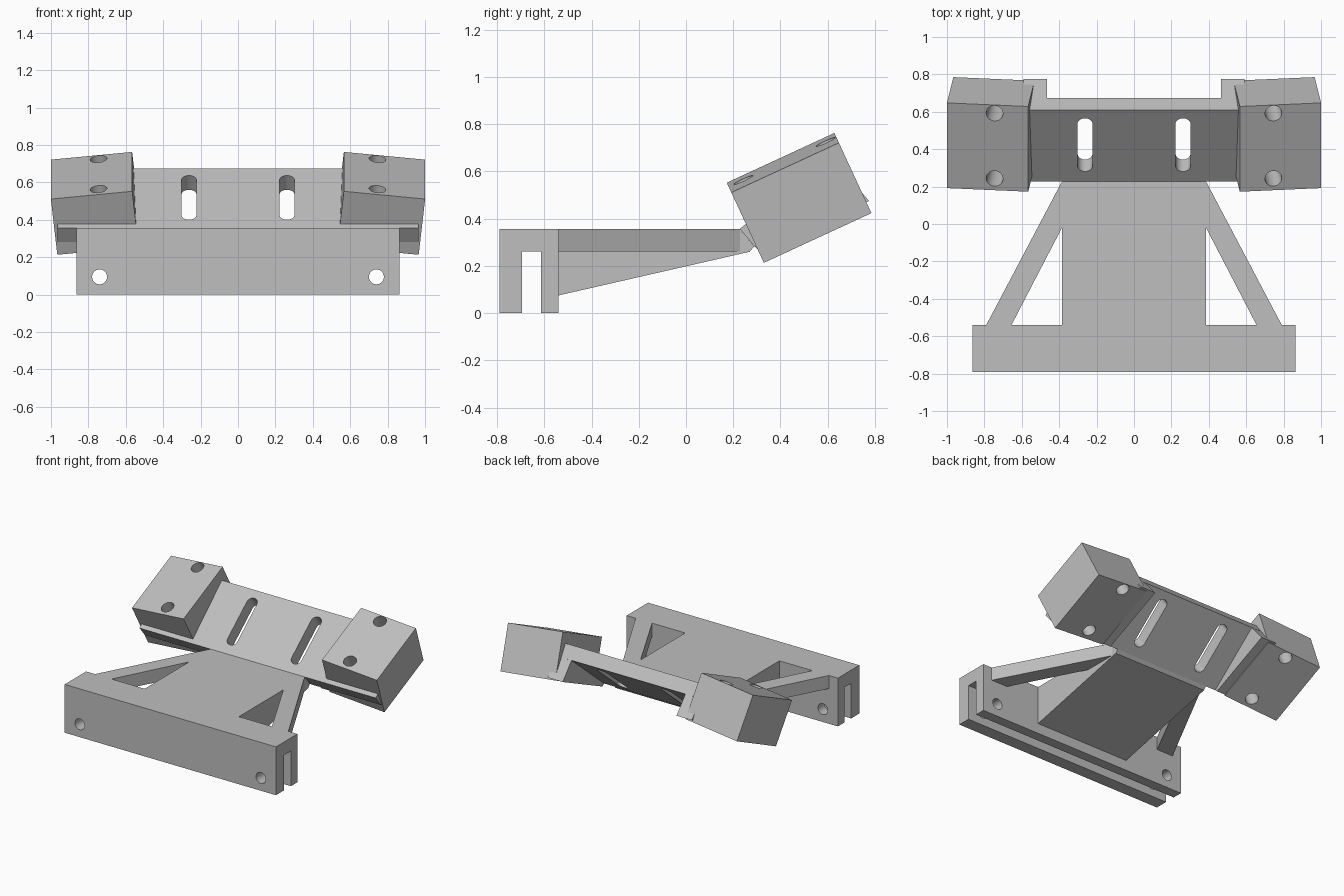
import bpy, bmesh
from math import sin, cos, pi, radians
from mathutils import Matrix, Vector

if "Cube" in bpy.data.objects:
    bpy.data.objects.remove(bpy.data.objects["Cube"], do_unlink=True)

grey = bpy.data.materials.new("light_grey")
grey.use_nodes = True
GREY = (0.52, 0.52, 0.52, 1)
grey.diffuse_color = GREY
grey.node_tree.nodes["Principled BSDF"].inputs["Base Color"].default_value = GREY

# Maps a profile drawn in (y, z) so that it is extruded along x
SIDE = Matrix(((0, 0, 1, 0), (1, 0, 0, 0), (0, 1, 0, 0), (0, 0, 0, 1)))


def prism(name, profile, depth, matrix):
    """Extrude a flat outline along its local z, centred, then place it."""
    bm = bmesh.new()
    face = bm.faces.new([bm.verts.new((u, v, -depth / 2)) for u, v in profile])
    top = bmesh.ops.extrude_face_region(bm, geom=[face])["geom"]
    verts = [g for g in top if isinstance(g, bmesh.types.BMVert)]
    bmesh.ops.translate(bm, verts=verts, vec=(0, 0, depth))
    bmesh.ops.transform(bm, matrix=matrix, verts=bm.verts)
    bmesh.ops.recalc_face_normals(bm, faces=bm.faces)
    mesh = bpy.data.meshes.new(name)
    bm.to_mesh(mesh)
    bm.free()
    mesh.materials.append(grey)
    obj = bpy.data.objects.new(name, mesh)
    bpy.context.collection.objects.link(obj)
    return obj


def capsule(radius, straight=0.0, steps=16):
    """Outline of a circle, or of a slot when straight > 0."""
    pts = []
    for sign in (1, -1):
        for i in range(steps + (straight > 0)):
            a = pi * i / steps
            pts.append((sign * radius * cos(a), sign * (radius * sin(a) + straight / 2)))
    return pts


def rect(w, h):
    return [(-w / 2, -h / 2), (w / 2, -h / 2), (w / 2, h / 2), (-w / 2, h / 2)]


def cut(obj, cutters):
    for c in cutters:
        mod = obj.modifiers.new("cut", 'BOOLEAN')
        mod.operation = 'DIFFERENCE'
        mod.solver = 'EXACT'
        mod.object = c
    bpy.context.view_layer.update()
    deps = bpy.context.evaluated_depsgraph_get()
    mesh = bpy.data.meshes.new_from_object(obj.evaluated_get(deps))
    obj.modifiers.clear()
    obj.data = mesh


# Grooved front bar
bar = prism("front_bar", [(-0.79, 0), (-0.695, 0), (-0.695, 0.26), (-0.615, 0.26),
                          (-0.615, 0), (-0.54, 0), (-0.54, 0.357), (-0.79, 0.357)],
            1.726, SIDE)
bar_holes = [prism("bar_hole", capsule(0.04), 0.6,
                   Matrix.Translation((s * 0.74, -0.66, 0.095)) @ Matrix.Rotation(pi / 2, 4, 'X'))
             for s in (1, -1)]
cut(bar, bar_holes)

# Tapered central arm
arm = prism("central_arm", [(-0.54, 0.075), (0.27, 0.26), (0.289, 0.283),
                            (0.228, 0.357), (-0.54, 0.357)], 0.77, SIDE)

# Tilted plate: local y runs up the slope, local z is its normal
PLATE_L, PLATE_T = 0.495, 0.1
tilt = Matrix.Rotation(radians(39.7), 4, 'X')
plate_mid = Vector((0, 0.228, 0.357)) + tilt @ Vector((0, PLATE_L / 2, -PLATE_T / 2))
plate_frame = Matrix.Translation(plate_mid) @ tilt
plate = prism("tilted_plate", rect(1.93, PLATE_L), PLATE_T, plate_frame)
cutters = [prism("plate_slot", capsule(0.04, 0.29), 0.3,
                 plate_frame @ Matrix.Translation((s * 0.262, 0.006, 0)))
           for s in (1, -1)]

parts = [bar, arm, plate]
block_holes = []
for s, side in ((1, "left"), (-1, "right")):
    # Diagonal brace
    brace = [(s * x, y) for x, y in ((0.79, -0.54), (0.655, -0.54), (0.385, -0.02),
                                     (0.34, 0.1), (0.34, 0.228), (0.385, 0.228))]
    parts.append(prism(side + "_brace", brace, 0.097,
                       Matrix.Translation((0, 0, 0.3085))))

    # Mounting block, tipped back and outwards, with two bored holes
    frame = (Matrix.Translation((s * 0.766, 0.479, 0.488))
             @ Matrix.Rotation(radians(24.8), 4, 'X')
             @ Matrix.Rotation(radians(6 * s), 4, 'Y'))
    block = prism(side + "_block", rect(0.437, 0.502), 0.33, frame)
    holes = [prism("block_hole", capsule(0.045), 0.6,
                   frame @ Matrix.Translation((-s * 0.038, y, 0)))
             for y in (-0.182, 0.202)]
    cut(block, holes)
    block_holes += holes
    parts.append(block)

    # Wedge filling the gap between plate and block
    parts.append(prism(side + "_wedge", [(0.289, 0.283), (0.31, 0.264), (0.775, 0.475),
                                         (0.67, 0.598)], 0.125,
                       Matrix.Translation((s * 0.5275, 0, 0)) @ SIDE))

cut(plate, cutters + block_holes)
for c in bar_holes + cutters + block_holes:
    bpy.data.objects.remove(c, do_unlink=True)

# Smooth bores, crisp edges
bpy.ops.object.select_all(action='DESELECT')
for p in parts:
    p.select_set(True)
bpy.context.view_layer.objects.active = bar
bpy.ops.object.shade_smooth_by_angle(angle=radians(30))
